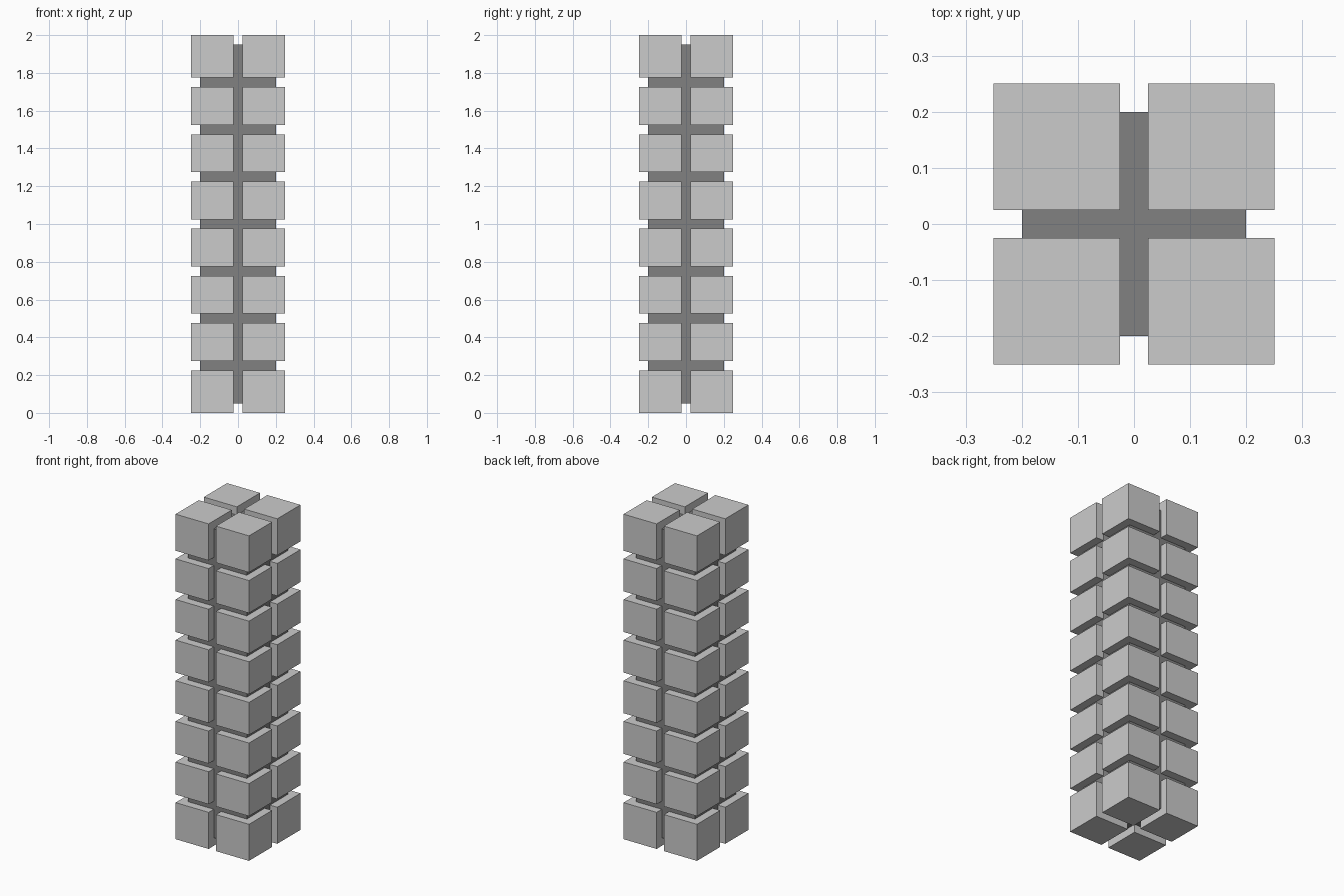
import bpy

if "Cube" in bpy.data.objects:
    bpy.data.objects.remove(bpy.data.objects["Cube"])

HALF, HEIGHT, GAP, LEVELS = 0.25, 2.0, 0.025, 8
STEP = HEIGHT / LEVELS


def box(name, lo, hi):
    """Axis-aligned box between two corners, with scale applied."""
    centre = [(a + b) / 2 for a, b in zip(lo, hi)]
    bpy.ops.mesh.primitive_cube_add(size=1, location=centre)
    ob = bpy.context.object
    ob.name = name
    ob.scale = [b - a for a, b in zip(lo, hi)]
    bpy.ops.object.transform_apply(location=True, rotation=False, scale=True)
    return ob


# Dark inner core, recessed on every side
core = box("core", (-0.2, -0.2, 0.05), (0.2, 0.2, HEIGHT - 0.05))
dark = bpy.data.materials.new("dark_grey")
dark.diffuse_color = (0.22, 0.22, 0.22, 1)
dark.use_nodes = True
dark.node_tree.nodes["Principled BSDF"].inputs["Base Color"].default_value = dark.diffuse_color
core.data.materials.append(dark)

# Corner blocks, four per level; the end blocks reach the full height
for i in range(LEVELS):
    z0 = 0 if i == 0 else i * STEP + GAP
    z1 = HEIGHT if i == LEVELS - 1 else (i + 1) * STEP - GAP
    block = box(f"corner_blocks_{i + 1}", (GAP, GAP, z0), (HALF, HALF, z1))
    mirror = block.modifiers.new("mirror", "MIRROR")
    mirror.use_axis = (True, True, False)
    mirror.use_mirror_merge = False
